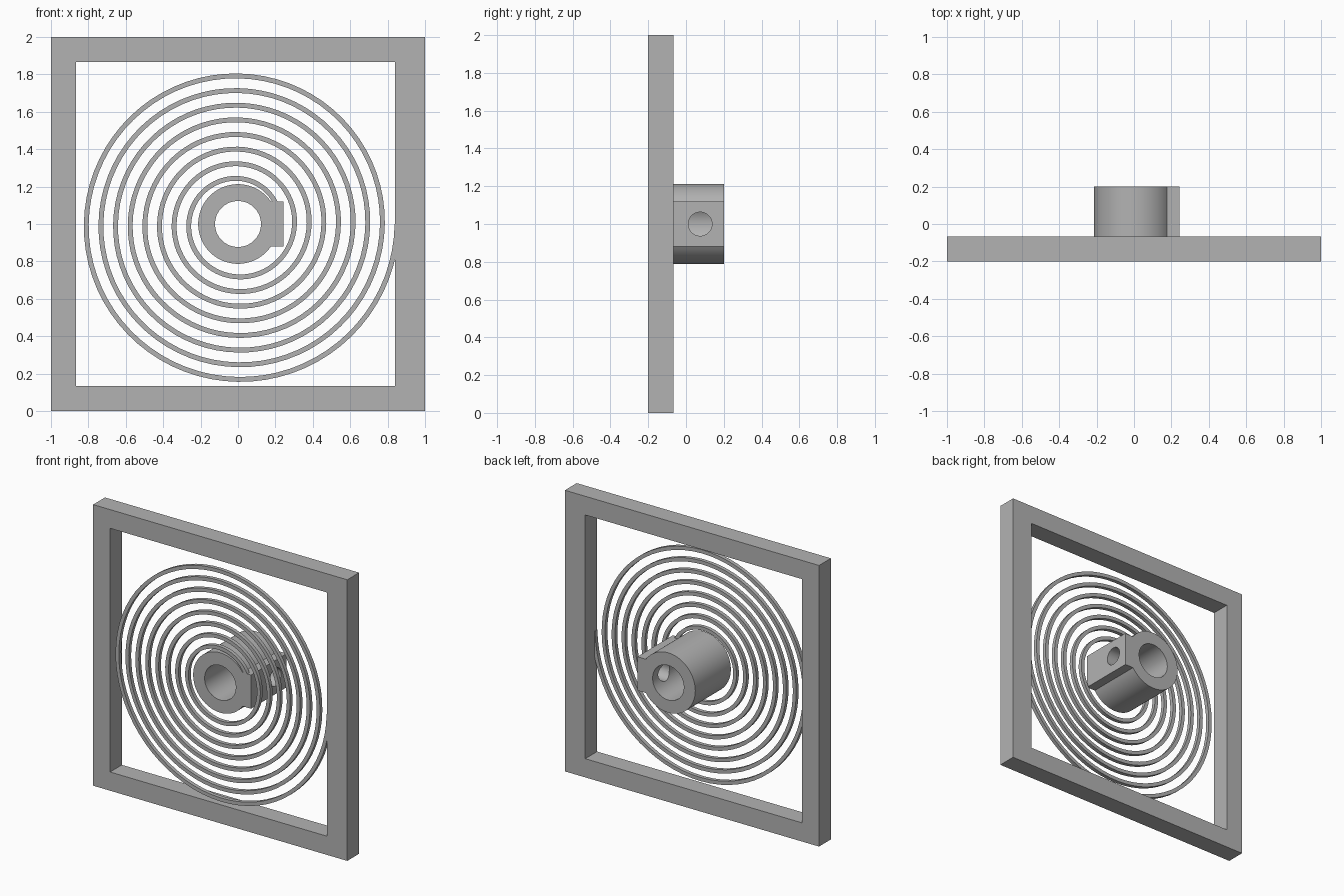
import bpy, bmesh, math
from mathutils import Vector

cube = bpy.data.objects.get("Cube")
if cube:
    bpy.data.objects.remove(cube, do_unlink=True)

FRONT, CENTRE_Z = -0.2, 1.0

grey = bpy.data.materials.new("plain grey")
grey.use_nodes = True
grey.diffuse_color = (0.45, 0.45, 0.45, 1)
grey.node_tree.nodes["Principled BSDF"].inputs["Base Color"].default_value = grey.diffuse_color


def make_object(name, bm):
    bmesh.ops.recalc_face_normals(bm, faces=bm.faces)
    mesh = bpy.data.meshes.new(name)
    bm.to_mesh(mesh)
    bm.free()
    mesh.materials.append(grey)
    obj = bpy.data.objects.new(name, mesh)
    bpy.context.collection.objects.link(obj)
    return obj


def plate(name, polygons, depth):
    """Extrude flat (x, z) polygons backwards from the front plane."""
    bm = bmesh.new()
    for points in polygons:
        bm.faces.new([bm.verts.new((x, FRONT, z)) for x, z in points])
    bmesh.ops.remove_doubles(bm, verts=bm.verts, dist=1e-5)
    moved = bmesh.ops.extrude_face_region(bm, geom=bm.faces[:], use_keep_orig=True)["geom"]
    verts = [v for v in moved if isinstance(v, bmesh.types.BMVert)]
    bmesh.ops.translate(bm, verts=verts, vec=(0, depth, 0))
    return make_object(name, bm)


def polar(radius, angle):
    return radius * math.cos(angle), CENTRE_Z + radius * math.sin(angle)


def smooth(obj):
    bpy.ops.object.select_all(action="DESELECT")
    obj.select_set(True)
    bpy.context.view_layer.objects.active = obj
    bpy.ops.object.shade_smooth_by_angle(angle=math.radians(30))


def drill(obj, radius, depth, location, rotation):
    """Cut a round hole and discard the cutter."""
    bpy.ops.mesh.primitive_cylinder_add(vertices=64, radius=radius, depth=depth,
                                        location=location, rotation=rotation)
    cutter = bpy.context.object
    cutter.hide_render = True
    mod = obj.modifiers.new("hole", "BOOLEAN")
    mod.operation, mod.solver, mod.object = "DIFFERENCE", "EXACT", cutter
    bpy.context.view_layer.objects.active = obj
    bpy.ops.object.modifier_apply(modifier=mod.name)
    bpy.data.objects.remove(cutter, do_unlink=True)


# Square frame, thicker on the side that anchors the spring
outer = [(-1, 0), (1, 0), (1, 2), (-1, 2)]
inner = [(-0.867, 0.133), (0.84, 0.133), (0.84, 1.867), (-0.867, 1.867)]
sides = [(outer[i], outer[(i + 1) % 4], inner[(i + 1) % 4], inner[i]) for i in range(4)]
frame = plate("square_frame", sides, 0.133)
bm = bmesh.new()
bm.from_mesh(frame.data)
# Remove the hidden mitre walls at the corners, then merge the coplanar faces
inside = [f for f in bm.faces if abs(f.normal.x) > 0.1 and abs(f.normal.z) > 0.1]
bmesh.ops.delete(bm, geom=inside, context="FACES_ONLY")
bmesh.ops.recalc_face_normals(bm, faces=bm.faces)
bm.to_mesh(frame.data)
bm.free()

# Flat spiral spring from the hub tab to the frame
TURNS, STEPS, PITCH, START, WIDTH, THICK = 8, 72, 0.0783, 0.237, 0.026, 0.027
rings = []
for i in range(TURNS * STEPS + 1):
    r = START + PITCH * i / STEPS
    a = math.tau * i / STEPS
    rings.append((polar(r - WIDTH, a), polar(r, a)))
strips = [(p[0], p[1], q[1], q[0]) for p, q in zip(rings, rings[1:])]
spring = plate("spiral_spring", strips, THICK)
smooth(spring)

# Hub with a flat clamping tab on one side
RADIUS, TAB_X, TAB_Z = 0.213, 0.243, 0.12
edge = math.asin(TAB_Z / RADIUS)
arc = [polar(RADIUS, edge + (math.tau - 2 * edge) * i / 72) for i in range(73)]
tab = [(TAB_X, CENTRE_Z - TAB_Z), (TAB_X, CENTRE_Z + TAB_Z)]
hub = plate("hub", [arc + tab], 0.4)

# Shaft bore and the screw hole through the tab
drill(hub, 0.123, 1, (0, 0, CENTRE_Z), (math.pi / 2, 0, 0))
drill(hub, 0.063, 0.4, (0.2, 0.075, CENTRE_Z), (0, math.pi / 2, 0))
smooth(hub)
